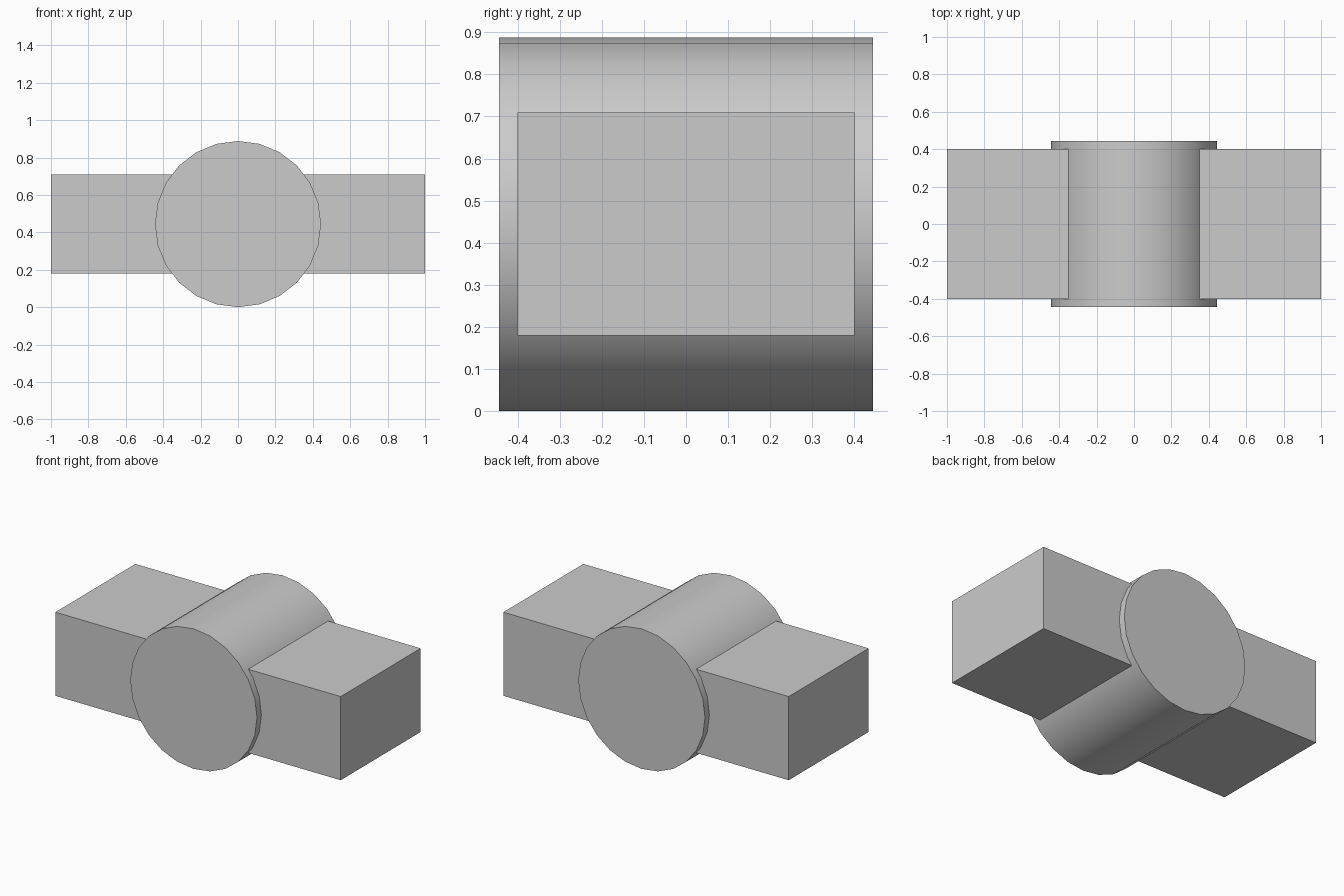
import bpy

# Remove the default cube
cube = bpy.data.objects.get("Cube")
if cube:
    bpy.data.objects.remove(cube, do_unlink=True)

RADIUS = 0.444
BEAM_SIZE = (2.0, 0.8, 0.53)

# Single grey material
grey = bpy.data.materials.new("plain grey")
grey.use_nodes = True
colour = (0.6, 0.6, 0.6, 1.0)
grey.diffuse_color = colour
grey.node_tree.nodes["Principled BSDF"].inputs["Base Color"].default_value = colour


def finish(name):
    obj = bpy.context.object
    obj.name = obj.data.name = name
    obj.data.materials.append(grey)
    bpy.ops.object.transform_apply(location=False, rotation=True, scale=True)
    return obj


# Horizontal drum lying front to back
bpy.ops.mesh.primitive_cylinder_add(
    vertices=24, radius=RADIUS, depth=2 * RADIUS,
    location=(0, 0, RADIUS), rotation=(1.5707963, 0, 0))
finish("drum")
bpy.ops.object.shade_smooth_by_angle()

# Square beam crossing the drum from side to side
bpy.ops.mesh.primitive_cube_add(size=1, location=(0, 0, RADIUS))
bpy.context.object.scale = BEAM_SIZE
finish("cross_beam")
